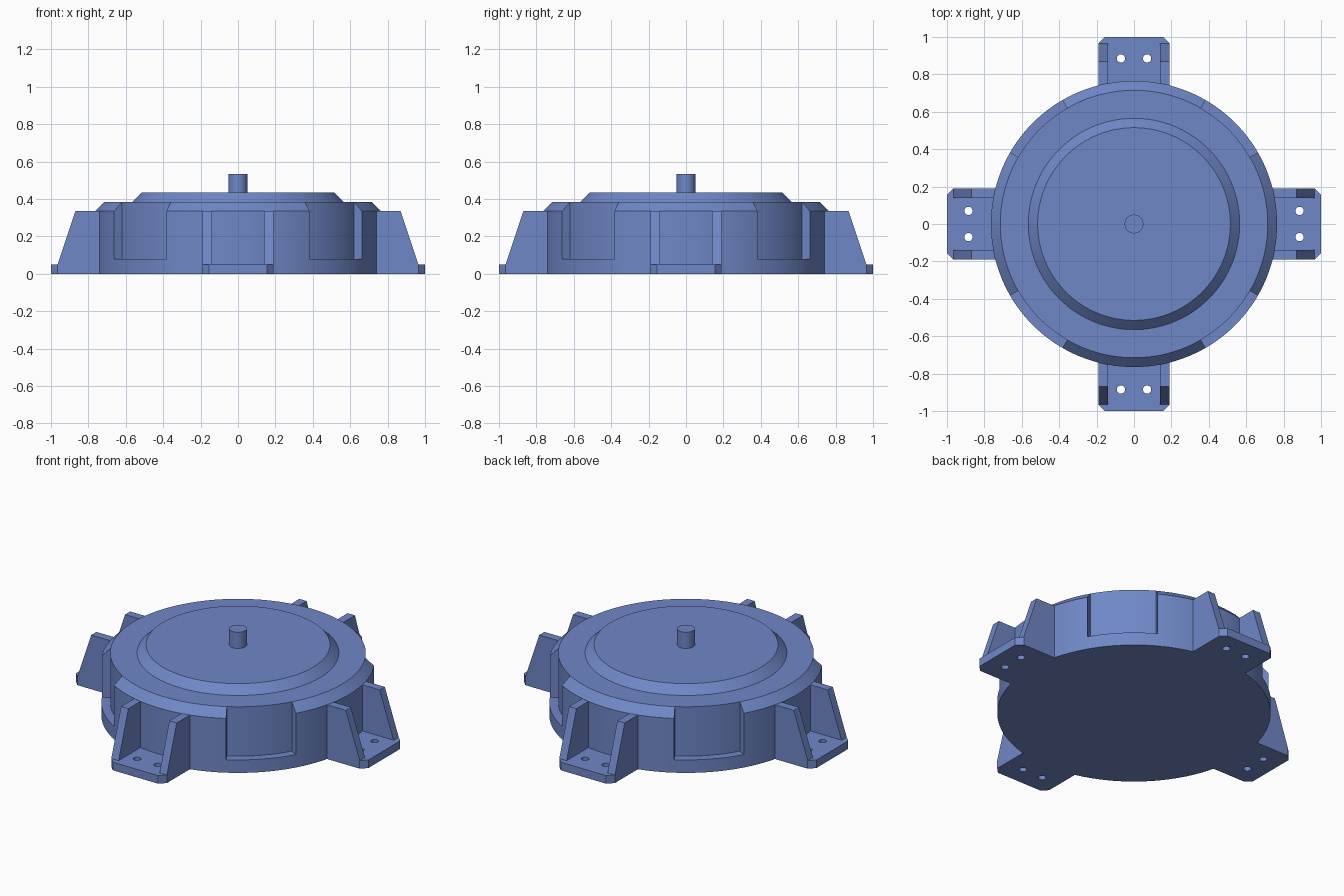
import bpy, bmesh
from math import sin, cos, pi, sqrt, radians

if "Cube" in bpy.data.objects:
    bpy.data.objects.remove(bpy.data.objects["Cube"])

R, RIM = 0.765, 0.715            # housing and top rim radii
FLOOR, SHOULDER, TOP = 0.08, 0.335, 0.385
HALF, PLATE, WEB = 0.19, 0.05, 0.05   # foot half width, plate and web thickness

blue = bpy.data.materials.new("slate blue")
blue.use_nodes = True
colour = (0.16, 0.245, 0.57, 1)
blue.diffuse_color = colour
blue.node_tree.nodes["Principled BSDF"].inputs["Base Color"].default_value = colour


def finish(bm, name, smooth=False, recalc=False):
    bmesh.ops.remove_doubles(bm, verts=bm.verts, dist=1e-5)
    if recalc:
        bmesh.ops.recalc_face_normals(bm, faces=bm.faces)
    mesh = bpy.data.meshes.new(name)
    bm.to_mesh(mesh)
    bm.free()
    mesh.materials.append(blue)
    obj = bpy.data.objects.new(name, mesh)
    bpy.context.collection.objects.link(obj)
    bpy.ops.object.select_all(action='DESELECT')
    obj.select_set(True)
    bpy.context.view_layer.objects.active = obj
    if smooth:
        bpy.ops.object.shade_smooth_by_angle(angle=radians(30))
    return obj


def add_face(bm, points):
    points = list(dict.fromkeys(points))   # drop repeated points on the axis
    if len(points) > 2:
        bm.faces.new([bm.verts.new(p) for p in points])


def polar(point, a):
    r, z = point
    return (r * cos(a), r * sin(a), z) if r else (0.0, 0.0, z)


def lathe(bm, profile_at, steps):
    for i in range(steps):
        a, b = 2 * pi * i / steps, 2 * pi * (i + 1) / steps
        profile = profile_at(i)
        for p, q in zip(profile, profile[1:]):
            add_face(bm, [polar(p, a), polar(p, b), polar(q, b), polar(q, a)])


def prism(bm, outline, low, high, place):
    """Extrude a 2D outline between two depths."""
    n = len(outline)
    a = [bm.verts.new(place(p, low)) for p in outline]
    b = [bm.verts.new(place(p, high)) for p in outline]
    bm.faces.new(a)
    bm.faces.new(b[::-1])
    for i in range(n):
        j = (i + 1) % n
        bm.faces.new([a[i], b[i], b[j], a[j]])


# Round housing with four pockets cut into its rim
STEPS = 144
quarter = STEPS // 4
start, end = quarter // 3, 2 * quarter // 3
full = [(0, 0), (R, 0), (R, FLOOR), (R, SHOULDER), (RIM, TOP), (0.565, TOP)]
pocket = [(0, 0), (R, 0), (R, FLOOR), (RIM, FLOOR), (RIM, TOP), (0.565, TOP)]
bm = bmesh.new()
lathe(bm, lambda i: pocket if start <= i % quarter < end else full, STEPS)
side = [(R, FLOOR), (R, SHOULDER), (RIM, TOP), (RIM, FLOOR)]
for k in range(4):
    a, b = (2 * pi * (k * quarter + s) / STEPS for s in (start, end))
    add_face(bm, [polar(p, a) for p in side[::-1]])
    add_face(bm, [polar(p, b) for p in side])
finish(bm, "housing", smooth=True)

# Raised cover and output shaft
for name, profile, steps in (
        ("raised_cover", [(0.565, TOP), (0.515, 0.435), (0.05, 0.435)], STEPS),
        ("shaft", [(0.05, 0.435), (0.05, 0.535), (0, 0.535)], 48)):
    bm = bmesh.new()
    lathe(bm, lambda i: profile, steps)
    finish(bm, name, smooth=True)


def wall(y):
    return sqrt(R * R - y * y)


# Foot plate, shaped to the housing, with clipped corners
clip = 0.035
arc = [HALF * (1 - i / 6) for i in range(13)]
outline = [(wall(y), y) for y in arc]
outline += [(1 - clip, -HALF), (1, clip - HALF), (1, HALF - clip), (1 - clip, HALF)]
bm = bmesh.new()
prism(bm, outline, 0, PLATE, lambda p, z: (p[0], p[1], z))
foot = finish(bm, "foot_plate", recalc=True)

# Bolt holes
bm = bmesh.new()
hole = [(0.022 * cos(2 * pi * i / 32), 0.022 * sin(2 * pi * i / 32)) for i in range(32)]
for y in (-0.07, 0.07):
    prism(bm, hole, -0.1, 0.2, lambda p, z: (p[0] + 0.885, p[1] + y, z))
cutter = finish(bm, "bolt_hole_cutter", recalc=True)
cutter.hide_render = True
cut = foot.modifiers.new("bolt holes", 'BOOLEAN')
cut.operation, cut.solver, cut.object = 'DIFFERENCE', 'EXACT', cutter
bpy.context.view_layer.objects.active = foot
bpy.ops.object.modifier_apply(modifier=cut.name)
bpy.data.objects.remove(cutter)

# Pair of sloped webs standing on the foot
bm = bmesh.new()
for s in (-1, 1):
    web = [(None, PLATE), (1 - clip, PLATE), (0.87, SHOULDER), (None, SHOULDER)]
    prism(bm, web, s * (HALF - WEB), s * HALF,
          lambda p, y: (wall(y) if p[0] is None else p[0], y, p[1]))
webs = finish(bm, "foot_webs", recalc=True)

# Repeat the foot on all four sides
for part in (foot, webs):
    for k, where in enumerate(("left", "back", "right", "front")):
        obj = part if k == 0 else part.copy()
        if k:
            bpy.context.collection.objects.link(obj)
        obj.rotation_euler.z = k * pi / 2
    base = part.name
    part.name = "left_" + base
    for obj in [o for o in bpy.data.objects if o.data == part.data and o != part]:
        turn = round(obj.rotation_euler.z / (pi / 2))
        obj.name = ("left_", "back_", "right_", "front_")[turn] + base
